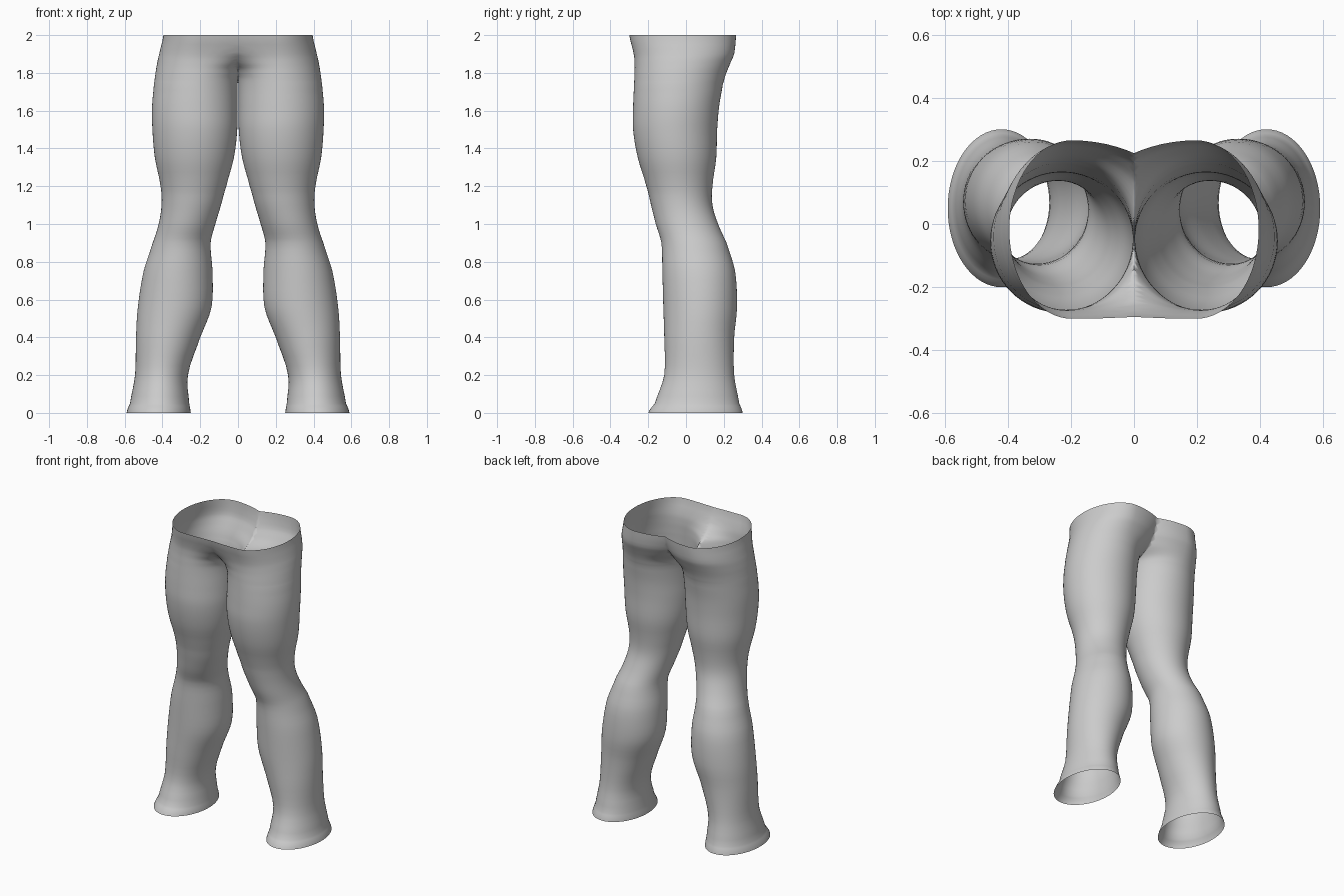
import bpy, bmesh, math

cube = bpy.data.objects.get("Cube")
if cube:
    bpy.data.objects.remove(cube, do_unlink=True)

# Leg profile: height, outer x, inner x (front half), inner x (back half), front y, back y
PROFILE = [
    (0.0, .59, .25, .25, -.20, .30),
    (.05, .572, .258, .258, -.165, .282),
    (.2, .545, .265, .265, -.115, .255),
    (.4, .54, .20, .20, -.115, .255),
    (.56, .53, .14, .14, -.12, .27),
    (.75, .50, .135, .135, -.125, .26),
    (.9, .452, .145, .145, -.13, .215),
    (1.0, .42, .12, .12, -.16, .17),
    (1.1, .405, .09, .09, -.185, .14),
    (1.2, .41, .062, .062, -.21, .14),
    (1.35, .44, .022, .022, -.255, .16),
    (1.5, .453, .004, .004, -.28, .165),
    (1.62, .455, .003, .003, -.28, .175),
    (1.74, .445, .002, .002, -.275, .195),
    (1.79, .438, -.012, -.012, -.273, .21),
    (1.84, .43, -.07, -.07, -.272, .23),
    (1.9, .417, -.28, -.117, -.277, .255),
    (2.0, .395, -.80, -.185, -.30, .265),
]
SIDES, STEPS = 64, 4


def catmull(a, b, c, d, t):
    return b + t * ((c - a) + t * ((2*a - 5*b + 4*c - d) + t * (3*b - a - 3*c + d))) / 2


def smooth_rows(rows):
    out = []
    for i in range(len(rows) - 1):
        quad = [rows[max(i - 1, 0)], rows[i], rows[i + 1], rows[min(i + 2, len(rows) - 1)]]
        for k in range(STEPS):
            t = k / STEPS
            row = [catmull(*vals, t) for vals in zip(*quad)]
            row[0] = rows[i][0] + t * (rows[i + 1][0] - rows[i][0])
            out.append(row)
    return out + [rows[-1]]


def ring(bm, z, outer, in_front, in_back, front, back):
    cx = (outer + max(in_front, 0)) / 2
    cy, ry = (front + back) / 2, (back - front) / 2
    verts = []
    for i in range(SIDES):
        a = math.tau * i / SIDES
        c, s = math.cos(a), math.sin(a)
        inner = in_front if s < 0 else in_back
        rx = outer - cx if c > 0 else cx - inner
        verts.append(bm.verts.new((cx + rx * c, cy + ry * s, z)))
    return verts


# Loft one open leg, then trim it at the centre so the halves join at the hips
bm = bmesh.new()
rings = [ring(bm, *row) for row in smooth_rows(PROFILE)]
for low, high in zip(rings, rings[1:]):
    for i in range(SIDES):
        j = (i + 1) % SIDES
        bm.faces.new((low[i], low[j], high[j], high[i]))
bmesh.ops.bisect_plane(bm, geom=bm.verts[:] + bm.edges[:] + bm.faces[:],
                       plane_co=(0, 0, 0), plane_no=(1, 0, 0), clear_inner=True)
for f in bm.faces:
    f.smooth = True
mesh = bpy.data.meshes.new("trousers")
bm.to_mesh(mesh)
bm.free()
trousers = bpy.data.objects.new("trousers", mesh)
bpy.context.collection.objects.link(trousers)

# Matching leg on the other side
mirror = trousers.modifiers.new("other_leg", 'MIRROR')
mirror.use_clip = True
mirror.merge_threshold = .0005

# Plain grey cloth
cloth = bpy.data.materials.new("light grey cloth")
cloth.use_nodes = True
grey = (.6, .6, .6, 1)
cloth.diffuse_color = grey
cloth.node_tree.nodes["Principled BSDF"].inputs["Base Color"].default_value = grey
mesh.materials.append(cloth)
